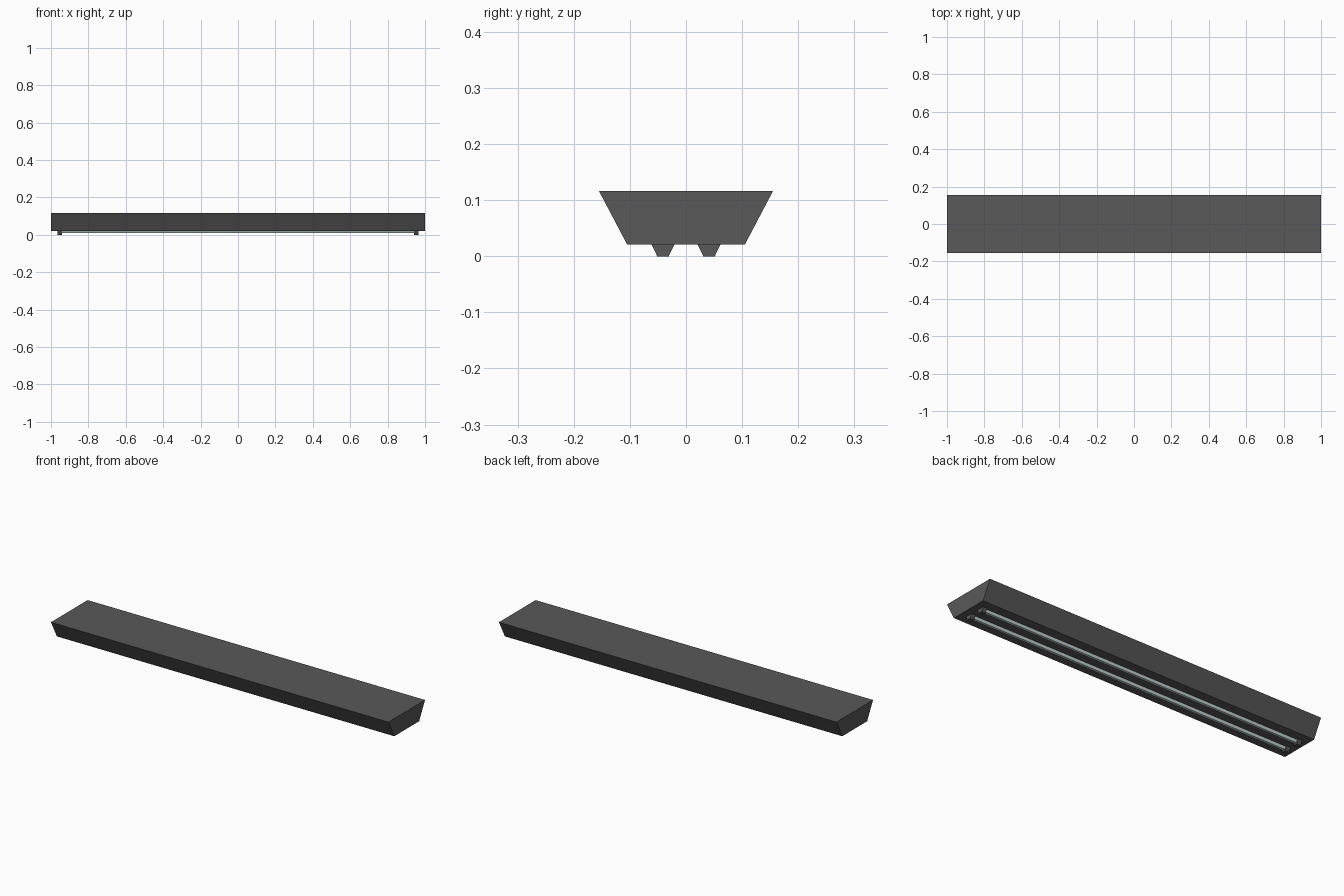
import bpy, bmesh, math
from mathutils import Matrix

if "Cube" in bpy.data.objects:
    bpy.data.objects.remove(bpy.data.objects["Cube"])


def material(name, rgb):
    m = bpy.data.materials.new(name)
    m.diffuse_color = (*rgb, 1)
    m.use_nodes = True
    m.node_tree.nodes["Principled BSDF"].inputs["Base Color"].default_value = m.diffuse_color
    return m


def prism(name, profile, x0, x1, mat):
    """Extrude a (y, z) profile along x."""
    bm = bmesh.new()
    face = bm.faces.new([bm.verts.new((x0, y, z)) for y, z in profile])
    ext = bmesh.ops.extrude_face_region(bm, geom=[face])["geom"]
    bmesh.ops.translate(bm, vec=(x1 - x0, 0, 0),
                        verts=[v for v in ext if isinstance(v, bmesh.types.BMVert)])
    bmesh.ops.recalc_face_normals(bm, faces=bm.faces)
    me = bpy.data.meshes.new(name)
    bm.to_mesh(me)
    bm.free()
    me.materials.append(mat)
    ob = bpy.data.objects.new(name, me)
    bpy.context.collection.objects.link(ob)
    return ob


def hexagon(y, z, ry, rz):
    """Six-sided ring with a flat at the bottom."""
    h = math.sin(math.pi / 3)
    return [(y + ry * math.cos(a), z + rz * math.sin(a) / h)
            for a in (i * math.pi / 3 for i in range(6))]


dark = material("dark grey metal", (0.1, 0.1, 0.1))
glass = material("pale tube glass", (0.60, 0.71, 0.72))
BASE = 0.021

# Housing with sloping sides
prism("housing", [(-0.105, BASE), (0.105, BASE), (0.155, 0.116), (-0.155, 0.116)], -1, 1, dark)

# Two tubes, each held by a socket at both ends
for side, y in (("front", -0.041), ("back", 0.041)):
    prism(side + "_tube", hexagon(y, BASE, 0.0135, 0.0125), -0.945, 0.945, glass)
    for end, x in (("left", -0.952), ("right", 0.952)):
        prism(f"{side}_{end}_socket", hexagon(y, BASE, 0.0205, 0.021), x - 0.012, x + 0.012, dark)
